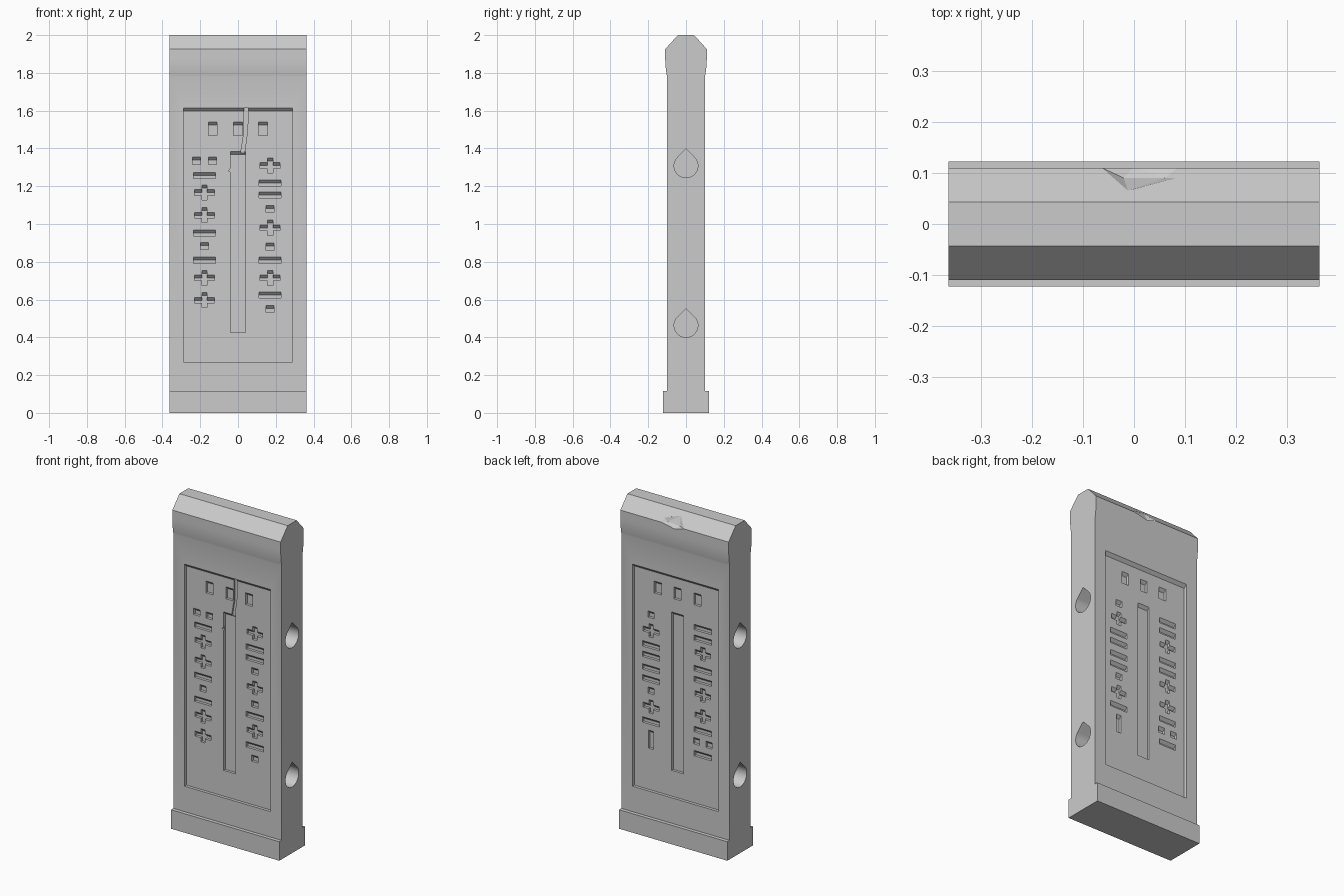
import bpy, bmesh, math

if "Cube" in bpy.data.objects:
    bpy.data.objects.remove(bpy.data.objects["Cube"])

HALF_X, HALF_Y = 0.363, 0.10
PANEL_DEPTH, MARK_DEPTH = 0.018, 0.016

stone = bpy.data.materials.new("plain_grey")
stone.use_nodes = True
GREY = (0.6, 0.6, 0.6, 1)
stone.diffuse_color = GREY
stone.node_tree.nodes["Principled BSDF"].inputs["Base Color"].default_value = GREY


def finish(bm, name):
    bmesh.ops.recalc_face_normals(bm, faces=bm.faces)
    mesh = bpy.data.meshes.new(name)
    bm.to_mesh(mesh)
    bm.free()
    mesh.materials.append(stone)
    ob = bpy.data.objects.new(name, mesh)
    bpy.context.collection.objects.link(ob)
    return ob


def bridge(bm, ring_a, ring_b):
    """Solid between two matching outlines."""
    a = [bm.verts.new(p) for p in ring_a]
    b = [bm.verts.new(p) for p in ring_b]
    bm.faces.new(a)
    bm.faces.new(b)
    for i in range(len(a)):
        j = (i + 1) % len(a)
        bm.faces.new((a[i], a[j], b[j], b[i]))


def pocket(bm, side, outline, level, depth, out=0.01):
    """Pocket cutter; outline points are (x, z, slope), sloped ones form 45 degree roofs."""
    def ring(offset):
        return [(x, side * (level + offset), z + slope * offset) for x, z, slope in outline]
    bridge(bm, ring(out), ring(-depth))


def rect(x, z, w, h):
    w, h = w / 2, h / 2
    return [(x - w, z - h, 0), (x + w, z - h, 0), (x + w, z + h, 1), (x - w, z + h, 1)]


def plus(x, z):
    a, b, c, t = 0.053, 0.04, 0.014, 0.015
    right = [(c, -b, 0), (c, -t, 0), (a, -t, 0), (a, t, 1), (c, t, 1), (c, b, 1)]
    pts = right + [(-px, pz, s) for px, pz, s in reversed(right)]
    return [(x + px, z + pz, s) for px, pz, s in pts]


def symbol(kind, x, z):
    if kind == "plus":
        return [plus(x, z)]
    if kind == "bar":
        return [rect(x, z, 0.116, 0.033)]
    if kind == "post":
        return [rect(x, z, 0.033, 0.11)]
    if kind == "pair":
        return [rect(x + dx, z, 0.042, 0.038) for dx in (-0.042, 0.042)]
    return [rect(x, z, 0.042, 0.038)]


def cut(target, cutter):
    mod = target.modifiers.new("cut", 'BOOLEAN')
    mod.object, mod.operation, mod.solver = cutter, 'DIFFERENCE', 'EXACT'
    bpy.context.view_layer.objects.active = target
    bpy.ops.object.modifier_apply(modifier=mod.name)
    bpy.data.objects.remove(cutter)


# Slab: stepped foot, straight shaft, curved flare and chamfered crown
profile = [(0.122, 0), (0.122, 0.115), (HALF_Y, 0.115)]
for i in range(9):
    t = i / 8
    profile.append((HALF_Y + 0.01 * (1 - (1 - t) ** 2), 1.778 + 0.1 * t))
profile += [(0.11, 1.926), (0.043, 2.0)]
profile += [(-y, z) for y, z in reversed(profile)]
bm = bmesh.new()
bridge(bm, *[[(x, y, z) for y, z in profile] for x in (-HALF_X, HALF_X)])
slab = finish(bm, "tablet")

# Recessed panels on both faces, blind teardrop holes in both sides
bm = bmesh.new()
for side in (-1, 1):
    pocket(bm, side, rect(0, 0.942, 0.577, 1.346), HALF_Y, PANEL_DEPTH)
    for zc in (0.463, 1.308):
        r = 0.063
        drop = [(0, zc + r * math.sqrt(2))]
        for i in range(37):
            ang = math.radians(45 - 7.5 * i)
            drop.append((r * math.cos(ang), zc + r * math.sin(ang)))
        bridge(bm, *[[(side * x, y, z) for y, z in drop] for x in (HALF_X + 0.05, HALF_X - 0.12)])
cut(slab, finish(bm, "panel_cutter"))

# Engraved slot, windows and symbol columns: side, column x, then rows from the top
columns = [
    (-1, -0.177, "pair bar plus plus bar dot bar plus plus",
     (1.335, 1.257, 1.167, 1.047, 0.953, 0.883, 0.808, 0.715, 0.597)),
    (-1, 0.17, "plus bar bar dot plus dot bar plus bar dot",
     (1.31, 1.217, 1.153, 1.08, 0.98, 0.88, 0.808, 0.715, 0.624, 0.55)),
    (1, 0.177, "dot plus bar bar bar bar dot plus bar post",
     (1.33, 1.234, 1.143, 1.08, 1.003, 0.937, 0.87, 0.773, 0.682, 0.573)),
    (1, -0.17, "bar bar plus bar bar plus plus bar pair bar",
     (1.334, 1.27, 1.185, 1.086, 1.02, 0.935, 0.807, 0.716, 0.645, 0.57)),
]
floor = HALF_Y - PANEL_DEPTH
bm = bmesh.new()
for side in (-1, 1):
    pocket(bm, side, rect(0, 0.905, 0.078, 0.96), floor, MARK_DEPTH)
    for x in (-0.134, 0, 0.132):
        pocket(bm, side, rect(x, 1.505, 0.047, 0.072), floor, MARK_DEPTH)
for side, x, kinds, heights in columns:
    for kind, z in zip(kinds.split(), heights):
        for outline in symbol(kind, x, z):
            pocket(bm, side, outline, floor, MARK_DEPTH)
cut(slab, finish(bm, "mark_cutter"))

# Thin crack from the panel top down into the front slot
crack = [(0.031, 1.615), (0.031, 1.48), (0.015, 1.38), (-0.038, 1.30), (-0.05, 1.28),
         (-0.03, 1.27), (0.035, 1.38), (0.05, 1.49), (0.055, 1.615)]
bm = bmesh.new()
pocket(bm, -1, [(x, z, 0) for x, z in crack], floor, 0.01, 0.03)
cut(slab, finish(bm, "crack_cutter"))

# Broken chip on the back edge of the crown
chip = [(-0.063, 0.11, 1.926), (0.086, 0.11, 1.926), (0.082, 0.09, 1.948), (-0.012, 0.065, 1.975),
        (-0.02, 0.09, 1.924), (0.0, 0.112, 1.908), (0.06, 0.09, 1.93),
        (-0.02, 0.15, 2.03), (0.09, 0.15, 2.0)]
bm = bmesh.new()
hull = bmesh.ops.convex_hull(bm, input=[bm.verts.new(p) for p in chip])
bmesh.ops.delete(bm, geom=[v for v in hull["geom_interior"] if v.is_valid], context='VERTS')
cut(slab, finish(bm, "chip_cutter"))

# Smooth the curved flare and holes, keep the cut edges crisp
bpy.ops.object.select_all(action='DESELECT')
slab.select_set(True)
bpy.context.view_layer.objects.active = slab
bpy.ops.object.shade_smooth_by_angle(angle=math.radians(11))
